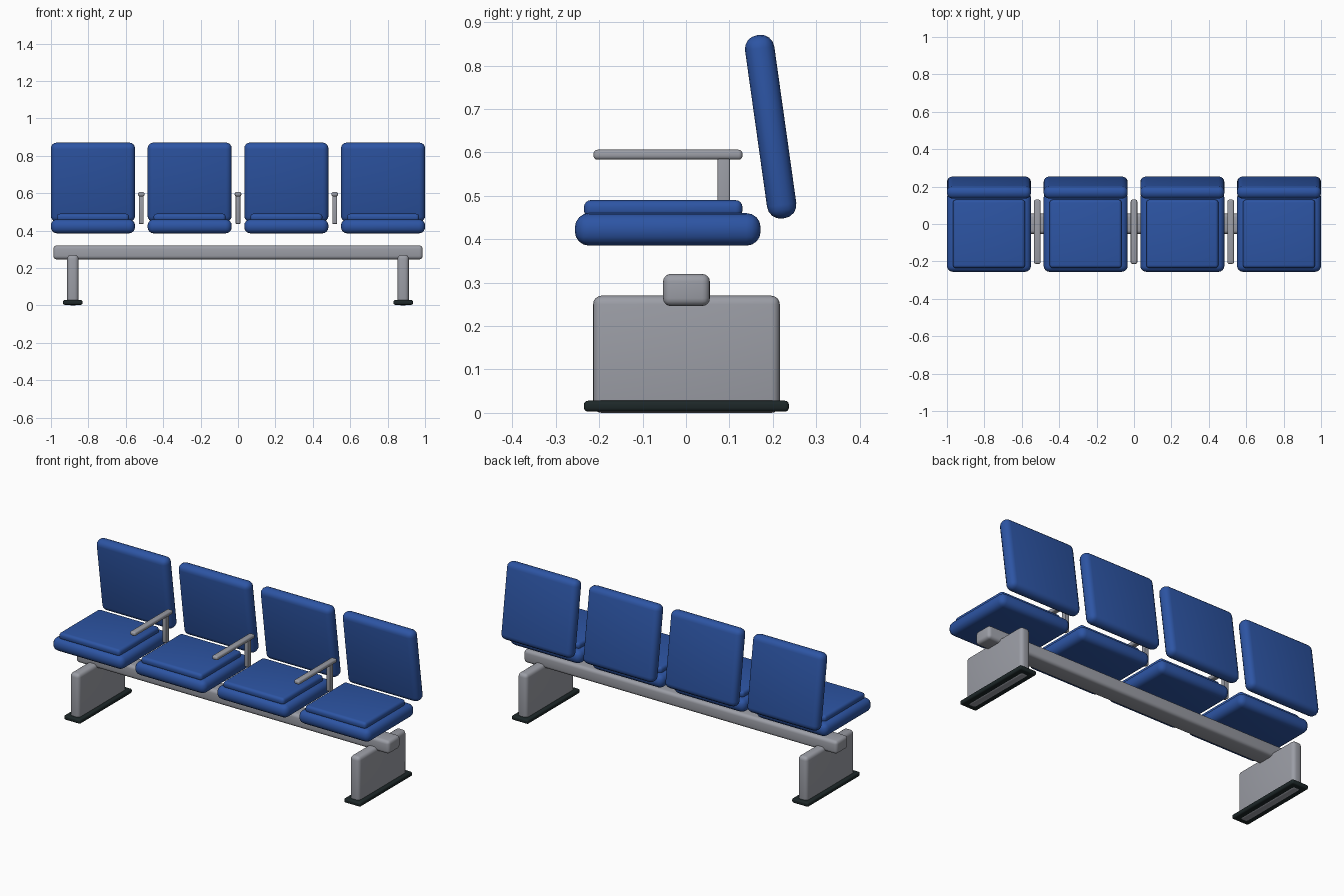
import bpy, bmesh, math

cube = bpy.data.objects.get("Cube")
if cube:
    bpy.data.objects.remove(cube, do_unlink=True)


def make_material(name, rgb):
    mat = bpy.data.materials.new(name)
    mat.use_nodes = True
    mat.diffuse_color = (*rgb, 1)
    mat.node_tree.nodes["Principled BSDF"].inputs["Base Color"].default_value = (*rgb, 1)
    return mat


blue = make_material("blue upholstery", (0.026, 0.09, 0.37))
grey = make_material("grey metal", (0.33, 0.34, 0.38))
black = make_material("dark rubber", (0.012, 0.02, 0.021))


def rounded_box(name, x, width, y_range, z_range, radius, mat, segments=4, tilt=0):
    """Box with rounded edges, tilted about its own middle."""
    depth, height = y_range[1] - y_range[0], z_range[1] - z_range[0]
    bm = bmesh.new()
    bmesh.ops.create_cube(bm, size=1)
    bmesh.ops.scale(bm, vec=(width, depth, height), verts=bm.verts)
    bmesh.ops.bevel(bm, geom=bm.edges[:], offset=radius, segments=segments,
                    profile=0.5, affect='EDGES', clamp_overlap=True)
    mesh = bpy.data.meshes.new(name)
    bm.to_mesh(mesh)
    bm.free()
    mesh.materials.append(mat)
    obj = bpy.data.objects.new(name, mesh)
    obj.location = (x, sum(y_range) / 2, sum(z_range) / 2)
    obj.rotation_euler.x = math.radians(tilt)
    bpy.context.collection.objects.link(obj)
    bpy.ops.object.select_all(action='DESELECT')
    obj.select_set(True)
    bpy.context.view_layer.objects.active = obj
    bpy.ops.object.shade_smooth_by_angle(angle=math.radians(40))
    return obj


PITCH = 0.517

# Seats: base, raised cushion and tilted backrest
for i in range(4):
    x = (i - 1.5) * PITCH
    n = i + 1
    rounded_box(f"seat_base_{n}", x, 0.45, (-0.256, 0.172), (0.385, 0.46), 0.033, blue)
    rounded_box(f"seat_cushion_{n}", x, 0.385, (-0.235, 0.13), (0.45, 0.49), 0.016, blue)
    rounded_box(f"backrest_{n}", x, 0.45, (0.161, 0.229), (0.446, 0.872), 0.031, blue, tilt=8)

# Armrests between the seats
for i in range(3):
    x = (i - 1) * PITCH
    rounded_box(f"armrest_post_{i + 1}", x, 0.026, (0.073, 0.101), (0.435, 0.595), 0.004, grey)
    rounded_box(f"armrest_pad_{i + 1}", x, 0.035, (-0.213, 0.13), (0.583, 0.606), 0.009, grey)

# Long beam under the seats
rounded_box("support_beam", 0, 1.975, (-0.053, 0.055), (0.246, 0.32), 0.018, grey)

# Slab legs passing through the floor plates
for side, x in (("right", -0.883), ("left", 0.883)):
    rounded_box(f"{side}_leg", x, 0.06, (-0.214, 0.216), (0, 0.27), 0.02, grey)
    rounded_box(f"{side}_foot_plate", x, 0.104, (-0.235, 0.237), (0.003, 0.028), 0.009, black)
